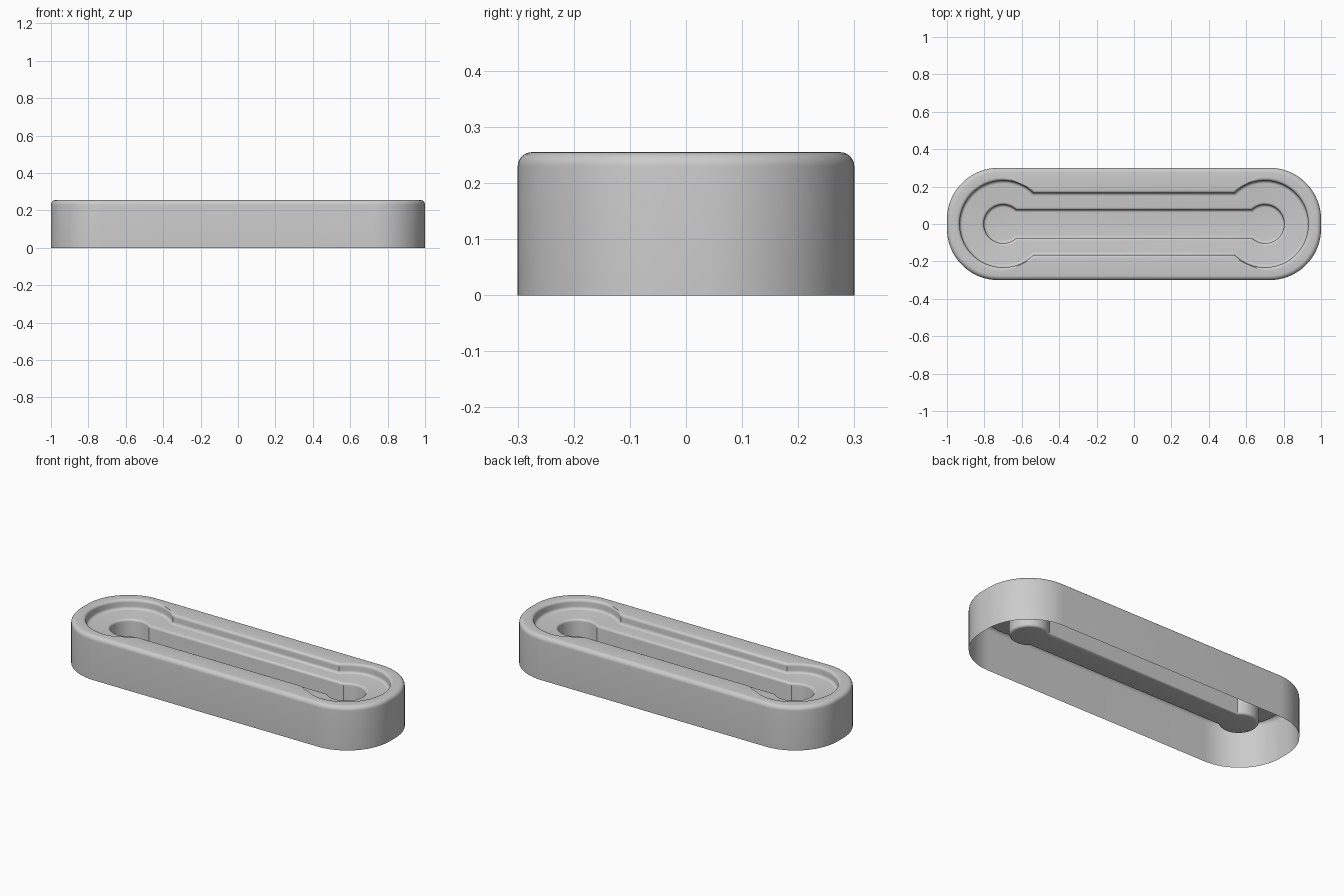
import bpy, bmesh
from math import sin, cos, pi, asin

if "Cube" in bpy.data.objects:
    bpy.data.objects.remove(bpy.data.objects["Cube"])

N = 48  # points per rounded end


def stadium(inset):
    """Outer outline: long bar with rounded ends, counter-clockwise."""
    r, cx, cy = 0.275, 0.725, 0.025
    pts = []
    for side in (0, pi):
        for i in range(N):
            a = -pi / 2 + pi * i / (N - 1)
            dx = cx + (r - inset) * cos(a)
            dy = (cy if a > 0 else -cy) + (r - inset) * sin(a)
            s = 1 if side == 0 else -1
            pts.append((s * dx, s * dy))
    return pts


def dumbbell(r, h, grow):
    """Channel outline: round ends of radius r joined by a strip of half width h."""
    r, h = r + grow, h + grow
    span = pi - asin(h / r)
    pts = []
    for s in (1, -1):
        for i in range(N):
            a = -span + 2 * span * i / (N - 1)
            pts.append((s * (0.7 + r * cos(a)), s * r * sin(a)))
    return pts


def step(r, h, top, bottom, f):
    """Loops for one sunken step with a rounded lip and a rounded foot."""
    loops = []
    for k in range(6):  # convex lip
        t = pi / 2 * k / 5
        loops.append((dumbbell(r, h, f * (1 - sin(t))), top - f * (1 - cos(t))))
    for k in range(6):  # concave foot
        t = pi / 2 * k / 5
        loops.append((dumbbell(r, h, -f * (1 - cos(t))), bottom + f * (1 - sin(t))))
    return loops


# outer wall with rounded top edge
TOP, F = 0.255, 0.025
loops = [(stadium(0), 0.0)]
for k in range(7):
    t = pi / 2 * k / 6
    loops.append((stadium(F * (1 - cos(t))), TOP - F * (1 - sin(t))))

# wide shallow channel, then narrow deep channel
loops += step(0.232, 0.165, TOP, 0.2, 0.016)
loops += step(0.103, 0.075, 0.2, 0.08, 0.014)

# skin all loops into one open-bottomed shell
bm = bmesh.new()
rings = [[bm.verts.new((x, y, z)) for x, y in pts] for pts, z in loops]
n = 2 * N
for a, b in zip(rings, rings[1:]):
    for i in range(n):
        j = (i + 1) % n
        bm.faces.new((a[i], a[j], b[j], b[i]))

# channel floor: two round ends and the strip between
last = rings[-1]
bm.faces.new(last[:N])
bm.faces.new(last[N:])
bm.faces.new((last[N - 1], last[N], last[-1], last[0]))

mesh = bpy.data.meshes.new("channel_shell")
bm.to_mesh(mesh)
bm.free()
shell = bpy.data.objects.new("channel_shell", mesh)
bpy.context.collection.objects.link(shell)
bpy.context.view_layer.objects.active = shell
shell.select_set(True)
bpy.ops.object.shade_smooth_by_angle(angle=0.6)
